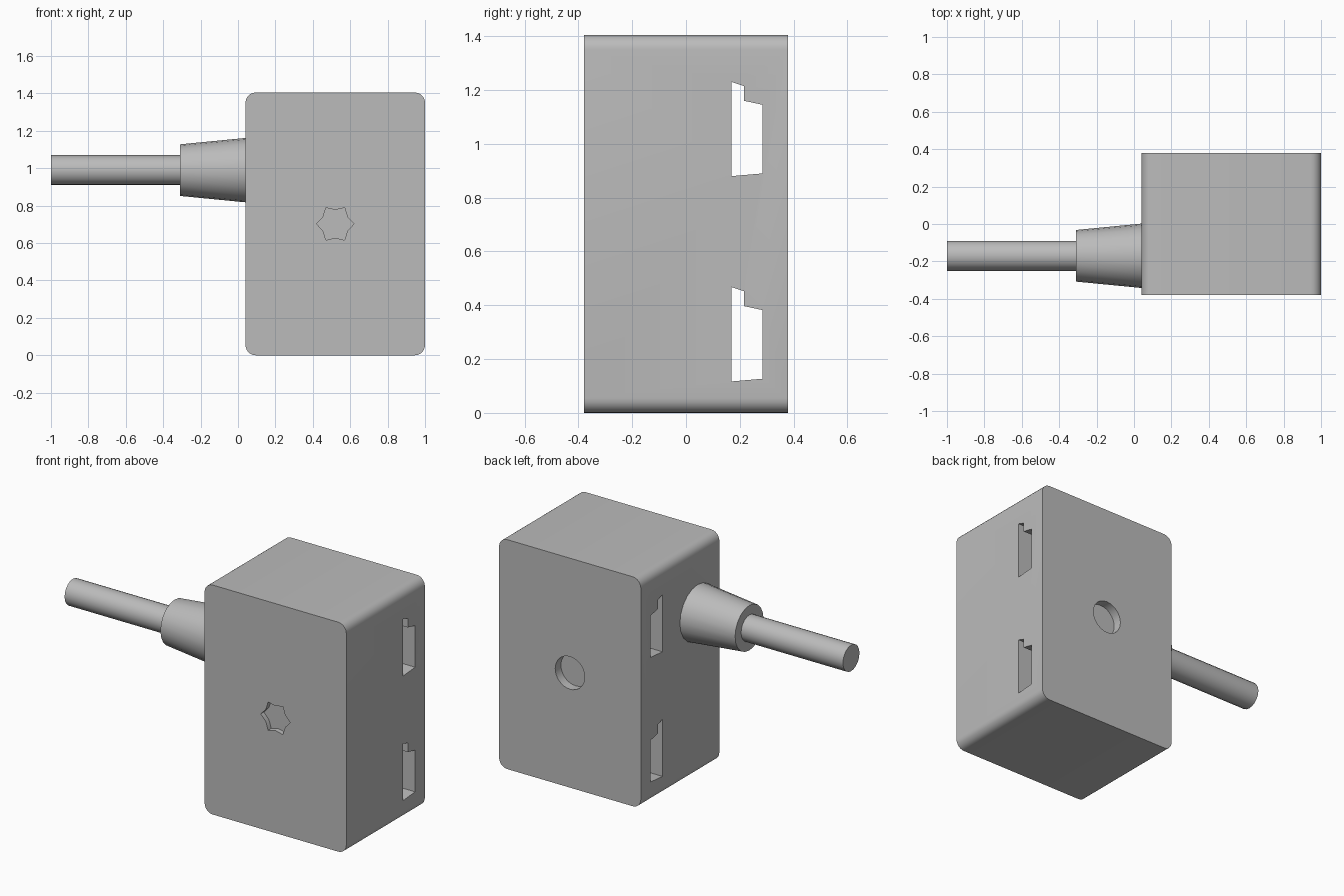
import bpy, bmesh
from math import sin, cos, pi, radians
from mathutils import Vector

cube = bpy.data.objects.get("Cube")
if cube:
    bpy.data.objects.remove(cube, do_unlink=True)

grey = bpy.data.materials.new("plain_grey")
grey.use_nodes = True
grey.diffuse_color = (0.5, 0.5, 0.5, 1)
grey.node_tree.nodes["Principled BSDF"].inputs["Base Color"].default_value = (0.5, 0.5, 0.5, 1)


def loft(name, rings):
    """Closed solid through rings of equal point count."""
    bm = bmesh.new()
    loops = [[bm.verts.new(p) for p in ring] for ring in rings]
    n = len(loops[0])
    for a, b in zip(loops, loops[1:]):
        for i in range(n):
            j = (i + 1) % n
            bm.faces.new((a[i], a[j], b[j], b[i]))
    bm.faces.new(loops[0])
    bm.faces.new(loops[-1])
    bmesh.ops.recalc_face_normals(bm, faces=bm.faces)
    mesh = bpy.data.meshes.new(name)
    bm.to_mesh(mesh)
    bm.free()
    mesh.materials.append(grey)
    obj = bpy.data.objects.new(name, mesh)
    bpy.context.collection.objects.link(obj)
    return obj


def prism_y(name, points, y0, y1):
    return loft(name, [[Vector((x, y, z)) for x, z in points] for y in (y0, y1)])


def activate(obj):
    bpy.ops.object.select_all(action='DESELECT')
    obj.select_set(True)
    bpy.context.view_layer.objects.active = obj


def smooth(obj):
    activate(obj)
    bpy.ops.object.shade_smooth_by_angle(angle=radians(30))


def cut(obj, cutter):
    cutter.hide_render = True
    mod = obj.modifiers.new("cut", 'BOOLEAN')
    mod.operation = 'DIFFERENCE'
    mod.solver = 'EXACT'
    mod.object = cutter
    activate(obj)
    bpy.ops.object.modifier_apply(modifier=mod.name)
    bpy.data.objects.remove(cutter, do_unlink=True)


# Housing: rounded rectangle run front to back
left, right, top, depth, r = 0.04, 1.0, 1.405, 0.38, 0.055
outline = []
corners = [(right - r, top - r), (left + r, top - r), (left + r, r), (right - r, r)]
for k, (cx, cz) in enumerate(corners):
    for s in range(7):
        a = (k + s / 6) * pi / 2
        outline.append((cx + r * cos(a), cz + r * sin(a)))
housing = prism_y("housing", outline, -depth, depth)

# Two stepped slots passing through from side to side
slot = [(0.17, 0.88), (0.285, 0.89), (0.285, 1.145), (0.215, 1.16), (0.215, 1.215), (0.17, 1.23)]
for drop in (0, 0.763):
    cut(housing, loft("slot_cutter", [[Vector((x, y, z - drop)) for y, z in slot] for x in (-0.1, 1.1)]))

# Round recess in the back, star-shaped recess in the front
mx, mz = (left + right) / 2, top / 2
circle = [(mx + 0.1 * cos(i * pi / 16), mz + 0.1 * sin(i * pi / 16)) for i in range(32)]
cut(housing, prism_y("back_recess_cutter", circle, depth - 0.055, depth + 0.1))
star = []
for i in range(12):
    rad = 0.1 if i % 2 == 0 else 0.075
    star.append((mx + rad * cos(i * pi / 6), mz + rad * sin(i * pi / 6)))
cut(housing, prism_y("front_recess_cutter", star, -depth - 0.1, -depth + 0.03))
smooth(housing)


# Cable and its tapered strain relief
def tube(name, stations, sides=20):
    rings = [[Vector((x, -0.17 + rad * cos(2 * pi * i / sides), 0.99 + rad * sin(2 * pi * i / sides)))
              for i in range(sides)] for x, rad in stations]
    smooth(loft(name, rings))


tube("strain_relief", [(-0.31, 0.138), (left + 0.01, 0.173)])
tube("cable", [(-1.0, 0.08), (-0.3, 0.08)])
